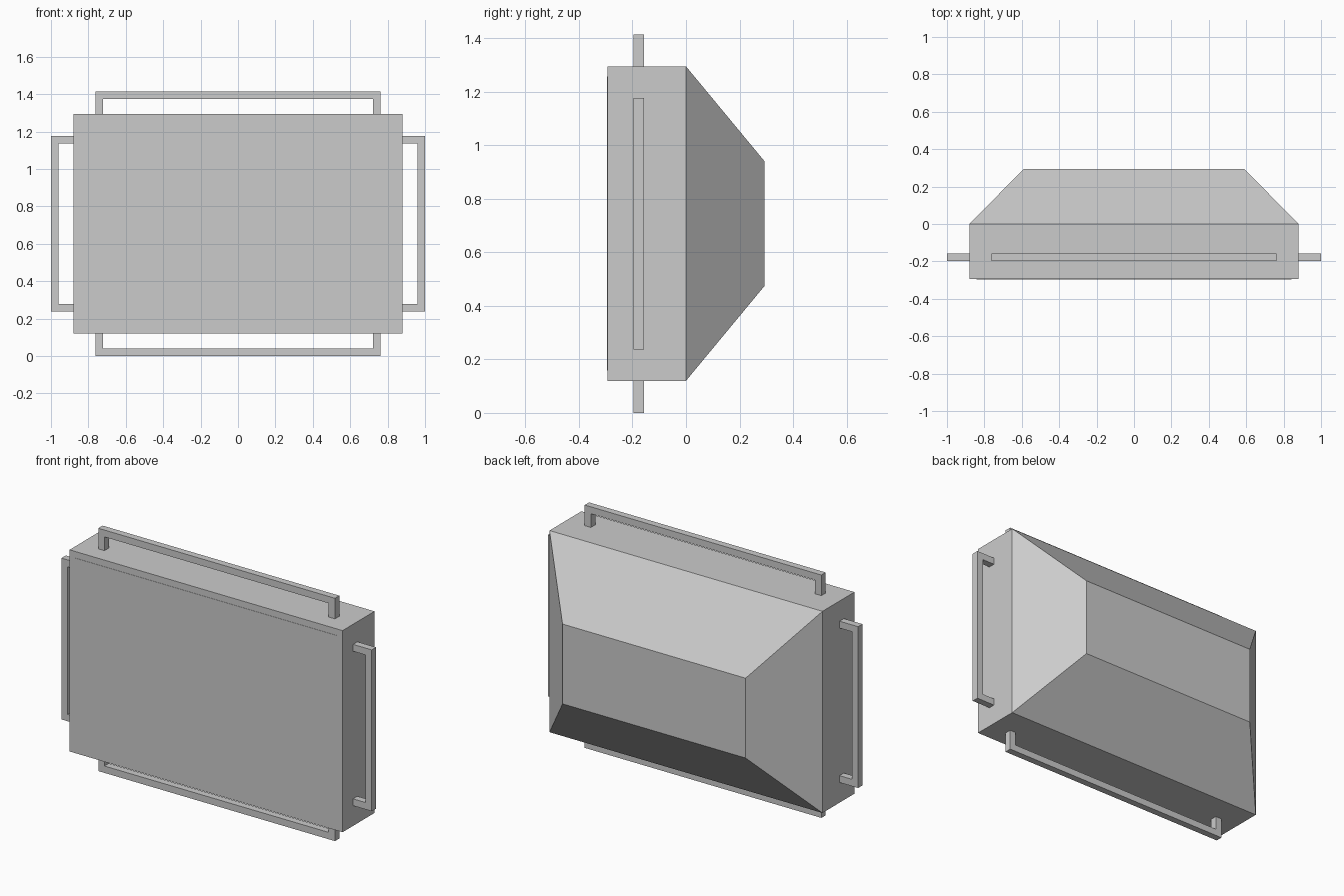
import bpy, bmesh
from mathutils import Vector

if "Cube" in bpy.data.objects:
    bpy.data.objects.remove(bpy.data.objects["Cube"])

CZ = 0.7075            # centre height of the casing
HX, HZ = 0.88, 0.5875  # casing half width / half height


def finish(name, bm):
    bmesh.ops.recalc_face_normals(bm, faces=bm.faces)
    mesh = bpy.data.meshes.new(name)
    bm.to_mesh(mesh)
    bm.free()
    obj = bpy.data.objects.new(name, mesh)
    bpy.context.collection.objects.link(obj)
    return obj


def loft(name, sections):
    """Join rectangles (y, half width, half height) along y and cap both ends."""
    bm = bmesh.new()
    rings = [[bm.verts.new((sx * hx, y, CZ + sz * hz))
              for sx, sz in ((-1, -1), (1, -1), (1, 1), (-1, 1))]
             for y, hx, hz in sections]
    bm.faces.new(rings[0])
    bm.faces.new(rings[-1])
    for a, b in zip(rings, rings[1:]):
        for i in range(4):
            j = (i + 1) % 4
            bm.faces.new((a[i], a[j], b[j], b[i]))
    return finish(name, bm)


def handle(name, half_len, base, top, place, bar=0.04, y0=-0.197, depth=0.04):
    """U-shaped bar: profile (along, out) mapped to x/z by place, extruded in y."""
    h, i = half_len, half_len - bar
    profile = [(-h, base), (-h, top), (h, top), (h, base),
               (i, base), (i, top - bar), (-i, top - bar), (-i, base)]
    bm = bmesh.new()
    verts = []
    for u, v in profile:
        x, z = place(u, v)
        verts.append(bm.verts.new((x, y0, CZ + z)))
    # three quads: left leg, crossbar, right leg
    faces = [bm.faces.new([verts[k] for k in q])
             for q in ((0, 1, 6, 7), (1, 2, 5, 6), (2, 3, 4, 5))]
    ext = bmesh.ops.extrude_face_region(bm, geom=faces, use_keep_orig=True)
    moved = [e for e in ext["geom"] if isinstance(e, bmesh.types.BMVert)]
    bmesh.ops.translate(bm, verts=moved, vec=Vector((0, depth, 0)))
    return finish(name, bm)


# Box casing tapering to a smaller rear panel
loft("casing", [(-0.294, HX, HZ), (0.0, HX, HZ), (0.294, 0.59, 0.2325)])

# Screen lying on the front face
screen = loft("screen", [(-0.2955, HX - 0.038, HZ - 0.038),
                         (-0.290, HX - 0.038, HZ - 0.038)])
mat = bpy.data.materials.new("screen_grey")
mat.diffuse_color = (0.8, 0.8, 0.8, 1)
mat.use_nodes = True
mat.node_tree.nodes["Principled BSDF"].inputs["Base Color"].default_value = mat.diffuse_color
screen.data.materials.append(mat)

# Guard handles on all four sides
for side, s in (("right", 1), ("left", -1)):
    handle(side + "_handle", 0.47, HX, 1.0, lambda u, v: (s * v, u))
for side, s in (("top", 1), ("bottom", -1)):
    handle(side + "_handle", 0.763, HZ, CZ, lambda u, v: (u, s * v))
